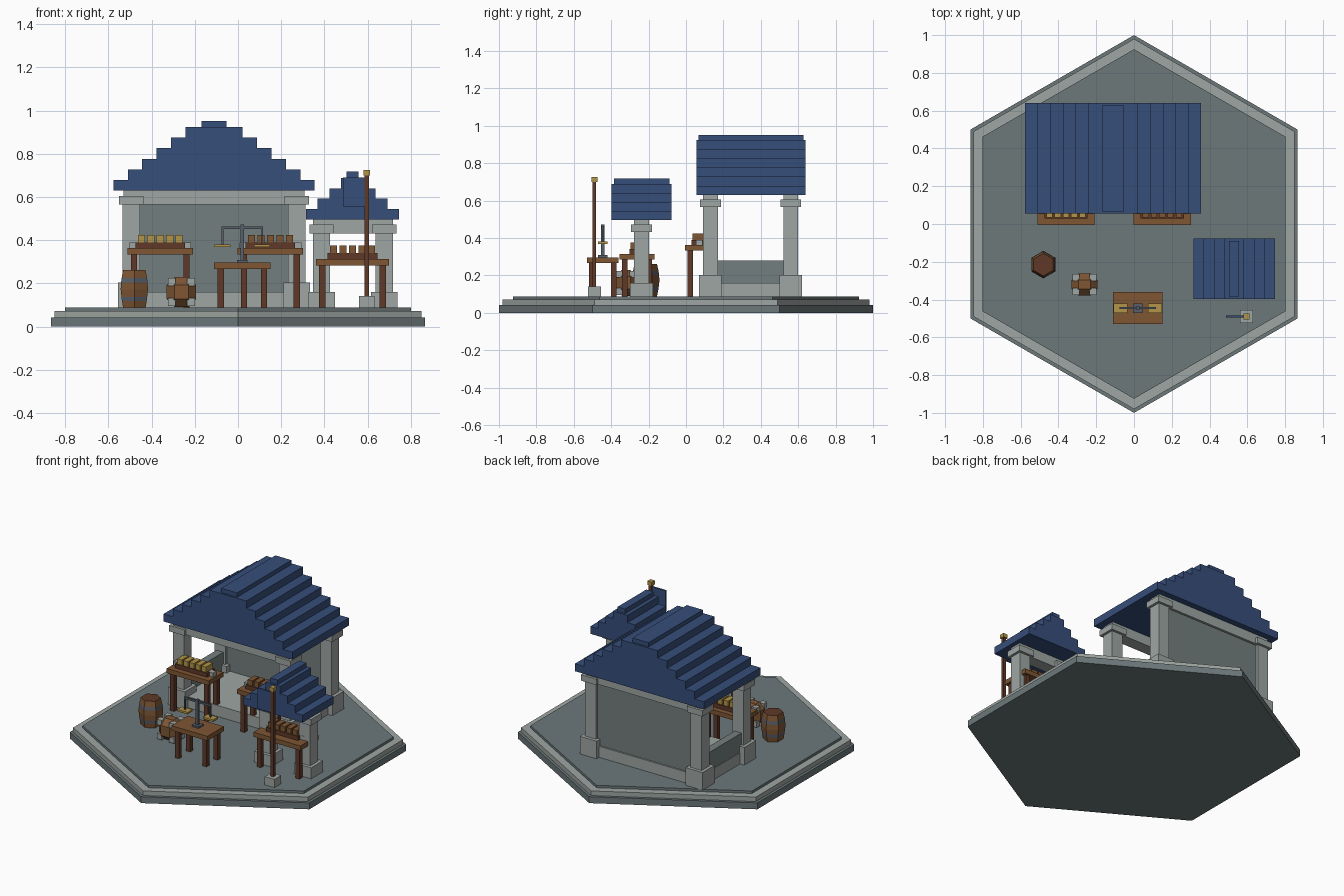
import bpy, bmesh, math

if "Cube" in bpy.data.objects:
    bpy.data.objects.remove(bpy.data.objects["Cube"])


def mat(name, r, g, b):
    m = bpy.data.materials.new(name)
    lin = [((c / 255 + 0.055) / 1.055) ** 2.4 for c in (r, g, b)]
    m.diffuse_color = (*lin, 1)
    m.use_nodes = True
    m.node_tree.nodes["Principled BSDF"].inputs["Base Color"].default_value = m.diffuse_color
    return m


SLATE = mat("slate", 108, 120, 122)
STONE = mat("light stone", 158, 166, 162)
WALL = mat("wall grey", 116, 126, 126)
BLUE = mat("roof blue", 54, 78, 122)
WOOD = mat("wood", 126, 86, 52)
DARK = mat("dark wood", 94, 57, 40)
GOLD = mat("gold", 178, 148, 72)
STEEL = mat("steel", 88, 96, 108)


def finish(name, bm, *mats):
    me = bpy.data.meshes.new(name)
    bmesh.ops.recalc_face_normals(bm, faces=bm.faces)
    bm.to_mesh(me)
    bm.free()
    for m in mats:
        me.materials.append(m)
    ob = bpy.data.objects.new(name, me)
    bpy.context.collection.objects.link(ob)
    return ob


def box(name, m, x0, x1, y0, y1, z0, z1):
    bm = bmesh.new()
    bmesh.ops.create_cube(bm, size=1)
    for v in bm.verts:
        v.co = (x0 if v.co.x < 0 else x1, y0 if v.co.y < 0 else y1, z0 if v.co.z < 0 else z1)
    return finish(name, bm, m)


def post(name, m, x, y, w, z0, z1):
    return box(name, m, x - w / 2, x + w / 2, y - w / 2, y + w / 2, z0, z1)


def lathe(name, profile, mats, x=0, y=0, sides=6):
    """Stack of (radius, z, material index of the band above), pointed toward +y."""
    bm = bmesh.new()
    rings = []
    for r, z, _ in profile:
        rings.append([bm.verts.new((x + r * math.sin(2 * math.pi * i / sides),
                                    y + r * math.cos(2 * math.pi * i / sides), z))
                      for i in range(sides)])
    for k in range(len(rings) - 1):
        for i in range(sides):
            j = (i + 1) % sides
            f = bm.faces.new((rings[k][i], rings[k][j], rings[k + 1][j], rings[k + 1][i]))
            f.material_index = profile[k][2]
    bm.faces.new(rings[0])
    bm.faces.new(rings[-1]).material_index = profile[-1][2]
    return finish(name, bm, *mats)


G = 0.088  # ground level on the plaza

# Hexagonal plaza in three tiers
lathe("plaza_bottom", [(1, 0, 0), (1, 0.042, 0)], [SLATE])
lathe("plaza_rim", [(0.98, 0.042, 0), (0.98, 0.072, 0)], [STONE])
lathe("plaza_floor", [(0.925, 0.072, 0), (0.925, G, 0)], [SLATE])


# Columns with base and capital
def column(x, y, base_top, cap0, cap1):
    post("column_base", STONE, x, y, 0.122, G, base_top)
    post("column", STONE, x, y, 0.08, base_top, cap0)
    post("column_capital", STONE, x, y, 0.112, cap0, cap1)


# Stepped gable roof with ridge
def roof(cx, y0, y1, z, half, step, n, rise, ridge_half, ridge_h):
    for i in range(n):
        h = half - i * step
        box("roof_step", BLUE, cx - h, cx + h, y0, y1, z + i * rise, z + (i + 1) * rise)
    t = z + n * rise
    box("roof_ridge", BLUE, cx - ridge_half, cx + ridge_half, y0 + 0.012, y1 - 0.012, t, t + ridge_h)


# Main hall
for cy in (0.13, 0.56):
    for cx in (-0.494, 0.272):
        column(cx, cy, 0.203, 0.566, 0.605)
    box("hall_beam", STONE, -0.53, 0.307, cy - 0.04, cy + 0.04, 0.566, 0.632)
box("hall_plinth", STONE, -0.525, 0.303, 0.1, 0.595, G, 0.16)
box("back_wall", WALL, -0.46, 0.235, 0.535, 0.585, 0.16, 0.566)
box("low_side_wall", WALL, -0.52, -0.47, 0.165, 0.525, 0.16, 0.28)
roof(-0.111, 0.055, 0.64, 0.63, 0.466, 0.0667, 6, 0.049, 0.058, 0.028)

# Small stall
for cx in (0.387, 0.677):
    column(cx, -0.238, 0.16, 0.432, 0.472)
box("stall_beam", STONE, 0.347, 0.717, -0.278, -0.198, 0.432, 0.497)
roof(0.53, -0.397, -0.077, 0.496, 0.216, 0.0545, 4, 0.048, 0.027, 0.03)


# Tables
def table(name, x0, x1, y0, y1, top):
    box(name + "_top", WOOD, x0, x1, y0, y1, top - 0.03, top)
    for x in (x0 + 0.03, x1 - 0.03):
        for y in (y0 + 0.027, y1 - 0.027):
            post(name + "_leg", DARK, x, y, 0.029, G, top - 0.03)


# Goods tray with a row of five blocks
def goods(cx, cy, z, m):
    box("goods_tray", DARK, cx - 0.115, cx + 0.115, cy - 0.04, cy + 0.04, z, z + 0.027)
    for s in (-1, 1):
        post("tray_end", STONE, cx + s * 0.126, cy, 0.034, z, z + 0.027)
    for i in range(-2, 3):
        x = cx + i * 0.0438
        box("goods_block", m, x - 0.0165, x + 0.0165, cy - 0.035, cy + 0.035, z + 0.027, z + 0.062)


for cx, m in ((-0.36, GOLD), (0.15, WOOD)):
    table("hall_table", cx - 0.152, cx + 0.152, -0.005, 0.145, 0.363)
    goods(cx, 0.07, 0.363, m)
table("stall_table", 0.36, 0.70, -0.355, -0.168, 0.314)
goods(0.53, -0.262, 0.314, WOOD)
table("weighing_table", -0.11, 0.15, -0.53, -0.36, 0.297)

# Balance scale
SX, SY = 0.02, -0.445
post("scale_foot", STEEL, SX, SY, 0.05, 0.297, 0.308)
post("scale_post", STEEL, SX, SY, 0.017, 0.308, 0.472)
box("scale_arm", STEEL, SX - 0.096, SX + 0.096, SY - 0.006, SY + 0.006, 0.452, 0.464)
for s in (-1, 1):
    post("scale_rod", STEEL, SX + s * 0.092, SY, 0.008, 0.38, 0.455)
    x = SX + s * 0.092
    box("scale_pan", GOLD, x - 0.037, x + 0.037, SY - 0.025, SY + 0.025, 0.368, 0.381)

# Barrel with two hoops
lathe("barrel", [(0.06, G, 0), (0.066, 0.118, 1), (0.069, 0.138, 0), (0.073, 0.172, 0),
                 (0.071, 0.205, 1), (0.068, 0.225, 0), (0.06, 0.262, 2)],
      [WOOD, STEEL, DARK], -0.48, -0.215)

# Chamfered crate with stone corner blocks
bm = bmesh.new()
bmesh.ops.create_cube(bm, size=1)
for v in bm.verts:
    v.co = (-0.262 + v.co.x * 0.136, -0.32 + v.co.y * 0.118, 0.16 + v.co.z * 0.138)
bmesh.ops.bevel(bm, geom=bm.edges[:], offset=0.036, segments=1, affect='EDGES')
finish("crate", bm, WOOD)
for sx in (-1, 1):
    for sy in (-1, 1):
        for sz in (-1, 1):
            x, y, z = -0.262 + sx * 0.045, -0.32 + sy * 0.037, 0.16 + sz * 0.046
            post("crate_corner", STONE, x, y, 0.036, z - 0.018, z + 0.018)

# Banner pole
PX, PY = 0.596, -0.49
post("pole_base", STONE, PX, PY, 0.07, G, 0.142)
post("pole", DARK, PX, PY, 0.02, 0.142, 0.70)
post("pole_cap", GOLD, PX, PY, 0.032, 0.70, 0.725)
box("banner", BLUE, 0.487, 0.588, PY - 0.006, PY + 0.006, 0.555, 0.69)
